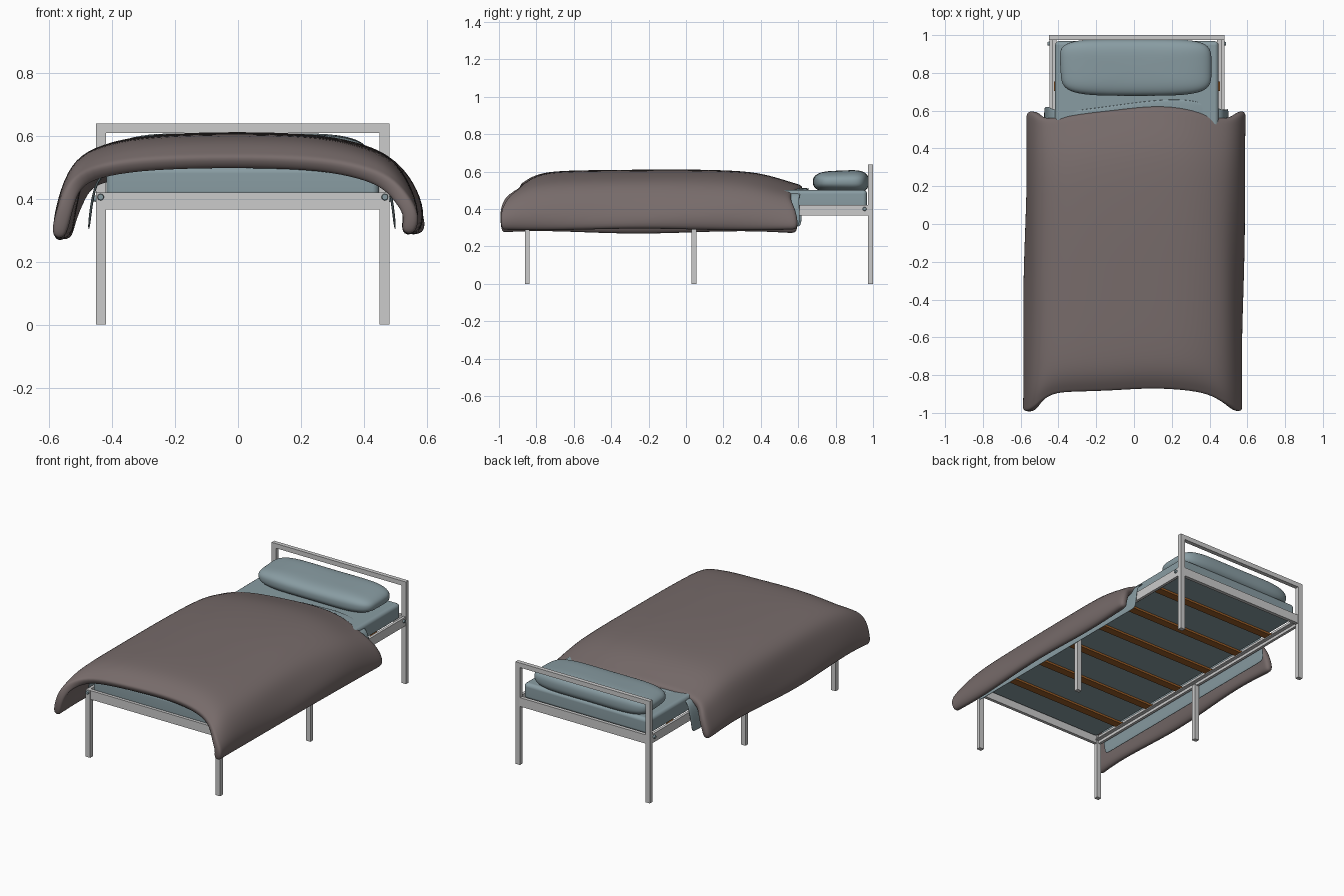
import bpy, bmesh, math
from mathutils import Vector

if "Cube" in bpy.data.objects:
    bpy.data.objects.remove(bpy.data.objects["Cube"])


def material(name, rgb):
    m = bpy.data.materials.new(name)
    m.diffuse_color = (*rgb, 1)
    m.use_nodes = True
    m.node_tree.nodes["Principled BSDF"].inputs["Base Color"].default_value = m.diffuse_color
    return m


METAL = material("light grey metal", (0.60, 0.60, 0.60))
BLUE = material("blue grey linen", (0.25, 0.335, 0.365))
TAUPE = material("taupe blanket", (0.185, 0.148, 0.145))
WOOD = material("brown wood", (0.33, 0.11, 0.02))


def make(name, bm, mat, smooth=False):
    me = bpy.data.meshes.new(name)
    bm.to_mesh(me)
    bm.free()
    ob = bpy.data.objects.new(name, me)
    bpy.context.collection.objects.link(ob)
    me.materials.append(mat)
    for p in me.polygons:
        p.use_smooth = smooth
    return ob


def box(name, x, y, z, mat):
    """Box from (min, max) ranges."""
    bm = bmesh.new()
    bmesh.ops.create_cube(bm, size=1)
    for v in bm.verts:
        v.co = Vector([(r[0] + r[1]) / 2 + c * (r[1] - r[0])
                       for r, c in zip((x, y, z), v.co)])
    return make(name, bm, mat)


def bolt(name, loc, rot):
    bm = bmesh.new()
    bmesh.ops.create_cone(bm, cap_ends=True, segments=16, radius1=0.011,
                          radius2=0.009, depth=0.012)
    ob = make(name, bm, BLUE)
    ob.location, ob.rotation_euler = loc, rot


def cloth(name, rows, mat, thickness):
    """Smooth sheet through a grid of points, given back to front."""
    bm = bmesh.new()
    grid = [[bm.verts.new(p) for p in r] for r in rows]
    for a, b in zip(grid, grid[1:]):
        for j in range(len(a) - 1):
            bm.faces.new((a[j], b[j], b[j + 1], a[j + 1]))
    ob = make(name, bm, mat, True)
    s = ob.modifiers.new("thickness", 'SOLIDIFY')
    s.thickness, s.offset = thickness, -1
    s = ob.modifiers.new("smooth", 'SUBSURF')
    s.levels = s.render_levels = 2
    return ob


# --- metal frame ---
MID = 0.015
RAIL_Z = (0.365, 0.42)
for side, s in (("left", -1), ("right", 1)):
    def span(a, b):
        return tuple(sorted((MID + s * a, MID + s * b)))
    leg_x = span(0.434, 0.465)
    box(side + "_front_leg", leg_x, (-0.862, -0.836), (0, 0.42), METAL)
    box(side + "_middle_leg", leg_x, (0.03, 0.056), (0, 0.37), METAL)
    box(side + "_head_post", leg_x, (0.974, 1.0), (0, 0.638), METAL)
    box(side + "_side_rail", span(0.446, 0.463), (-0.84, 0.98), RAIL_Z, METAL)
    box(side + "_rail_ledge", span(0.425, 0.45), (-0.84, 0.98), (0.383, 0.389), METAL)
    bolt(side + "_front_bolt", (MID + s * 0.451, -0.866, 0.405), (math.pi / 2, 0, 0))
    bolt(side + "_side_bolt", (MID + s * 0.467, 0.955, 0.40), (0, s * math.pi / 2, 0))
box("front_rail", (-0.42, 0.45), (-0.86, -0.84), RAIL_Z, METAL)
box("head_rail", (-0.42, 0.45), (0.976, 0.998), RAIL_Z, METAL)
box("headboard_top_bar", (-0.42, 0.45), (0.974, 1.0), (0.609, 0.638), METAL)

# --- slats under the mattress ---
for i in range(6):
    y = 0.73 - 0.272 * i
    box(f"slat_{i + 1}", (-0.424, 0.454), (y - 0.025, y + 0.025), (0.389, 0.402), WOOD)

# --- mattress ---
mattress = box("mattress", (-0.418, 0.448), (-0.842, 0.968), (0.403, 0.502), BLUE)
b = mattress.modifiers.new("round", 'BEVEL')
b.width, b.segments = 0.022, 4
for p in mattress.data.polygons:
    p.use_smooth = True
w = mattress.modifiers.new("normals", 'WEIGHTED_NORMAL')


# --- pillow: rounded-box ellipsoid, lower towards the front ---
def spow(v, e):
    return math.copysign(abs(v) ** e, v)


bm = bmesh.new()
bmesh.ops.create_uvsphere(bm, u_segments=64, v_segments=32, radius=1)
for v in bm.verts:
    r = math.hypot(v.co.x, v.co.y)
    c, s = (v.co.x / r, v.co.y / r) if r > 1e-6 else (0, 0)
    k = r ** 0.5
    x, y, z = k * spow(c, 0.4), k * spow(s, 0.4), spow(v.co.z, 0.8)
    z *= 1 + 0.10 * y - 0.05 * math.cos(3 * x)
    v.co = (0.01 + 0.40 * x * (1 + 0.02 * y * (x < 0)),
            0.828 + 0.15 * y + 0.008 * x * x * (y < 0), 0.545 + 0.062 * z)
make("pillow", bm, BLUE, True)

# --- blanket: cross-section swept front to back, sagging at both ends ---
SECTION = [(-0.585, .275), (-0.57, .36), (-0.545, .45), (-0.51, .53), (-0.43, .575),
           (-0.3, .603), (-0.1, .612), (0.1, .612), (0.28, .603), (0.41, .572),
           (0.50, .53), (0.555, .45), (0.59, .36), (0.58, .285)]
BACK = [.595, .60, .595, .565, .565, .59, .61, .635, .62, .575, .56, .59, .60, .595]
FRONT = [-.985, -.995, -.995, -.975, -.90, -.895, -.89, -.875, -.885, -.905,
         -.955, -.99, -.995, -.985]
# position along the blanket (0 back, 1 front) and sag of the top
SAG = [(0, .085), (.03, .075), (.10, .04), (.18, .012), (.3, .003), (.45, .0), (.6, .002),
       (.75, .004), (.86, .008), (.92, .018), (.96, .04), (.985, .066), (1, .08)]
rows = []
for t, sag in SAG:
    row = []
    for j, (x, z) in enumerate(SECTION):
        y = BACK[j] + (FRONT[j] - BACK[j]) * t
        top = max(0, min(1, (z - 0.28) / 0.33))
        ripple = 0.007 * math.sin(6 * y + 1.7 * j) * (1 - top)
        row.append((x + 0.01 - 0.025 * t + ripple, y, z - sag * top + ripple))
    rows.append(row)
cloth("blanket", rows, TAUPE, 0.05)

# --- under sheet, showing at the head end and below the blanket sides ---
SHEET = [(-0.478, .30), (-0.47, .38), (-0.455, .45), (-0.425, .49), (-0.3, .508),
         (0, .512), (0.2, .512), (0.33, .508), (0.455, .49), (0.482, .45),
         (0.495, .38), (0.503, .30)]
HEAD = [.62, .62, .625, .60, .60, .645, .665, .655, .61, .605, .61, .61]
rows = [[(x, HEAD[j] + (-0.83 - HEAD[j]) * t, z) for j, (x, z) in enumerate(SHEET)]
        for t in (0, 0.03, 0.2, 0.4, 0.6, 0.8, 0.97, 1)]
cloth("under_sheet", rows, BLUE, 0.008)
